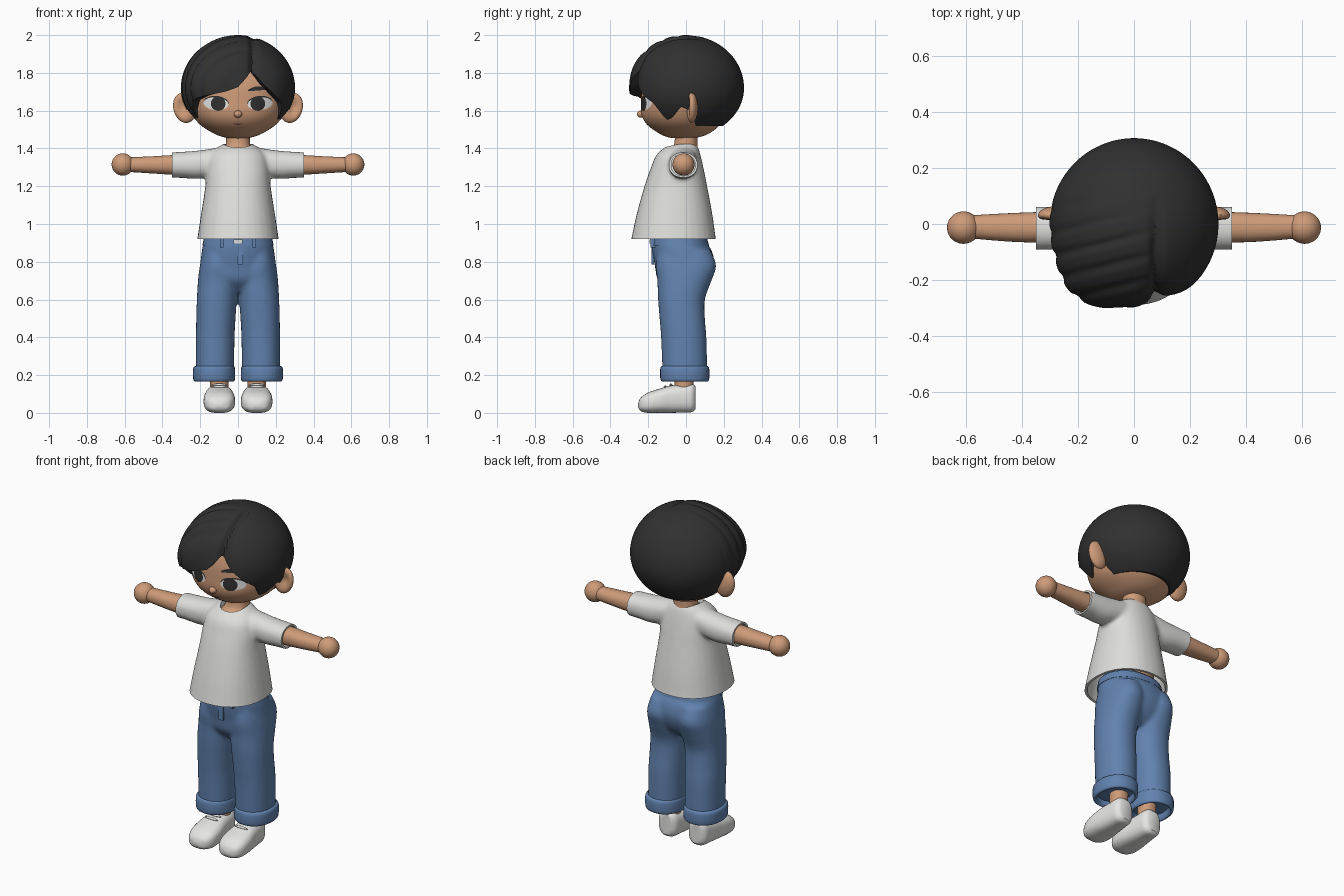
import bpy, bmesh
from math import sin, cos, pi, acos, exp, radians, copysign
from mathutils import Vector
from mathutils.bvhtree import BVHTree

if "Cube" in bpy.data.objects:
    bpy.data.objects.remove(bpy.data.objects["Cube"])


def material(name, *rgb):
    mat = bpy.data.materials.new(name)
    mat.use_nodes = True
    mat.diffuse_color = (*rgb, 1)
    mat.node_tree.nodes["Principled BSDF"].inputs["Base Color"].default_value = (*rgb, 1)
    return mat


skin = material("skin", .62, .33, .19)
hair_black = material("hair black", .03, .03, .03)
shirt_white = material("shirt white", .73, .73, .71)
denim = material("denim blue", .12, .225, .43)
shoe_white = material("shoe white", .78, .78, .77)
eye_white = material("eye white", .8, .8, .8)
lip_brown = material("lip brown", .2, .08, .05)


def shade(obj, angle=40):
    obj.data.shade_smooth()
    obj.data.set_sharp_from_angle(angle=radians(angle))


def finish(name, bm, mat):
    bmesh.ops.recalc_face_normals(bm, faces=bm.faces)
    mesh = bpy.data.meshes.new(name)
    bm.to_mesh(mesh)
    bm.free()
    mesh.materials.append(mat)
    obj = bpy.data.objects.new(name, mesh)
    bpy.context.collection.objects.link(obj)
    shade(obj)
    return obj


def curve(rows, steps=4):
    """Smooth interpolation through rows of numbers."""
    padded, out = [rows[0], *rows, rows[-1]], []
    for i in range(len(rows) - 1):
        for k in range(steps):
            t = k / steps
            out.append([b + t / 2 * (c - a + t * (2 * a - 5 * b + 4 * c - d + t * (3 * (b - c) + d - a)))
                        for a, b, c, d in zip(*padded[i:i + 4])])
    return out + [rows[-1]]


def loft(name, rows, mat, axis="z", power=2.2, side=1, caps=True, n=32, bm=None):
    """Skin rows of (position, min, max, min, max) along an axis."""
    target = bm or bmesh.new()
    rings = []
    for pos, a, b, c, d in curve(rows):
        ring = []
        for i in range(n):
            t = 2 * pi * i / n
            u, v = (copysign(abs(f) ** (2 / power), f) for f in (cos(t), sin(t)))
            p, q = (a + b + (b - a) * u) / 2, (c + d + (d - c) * v) / 2
            x, y, z = {"x": (pos, p, q), "y": (p, pos, q), "z": (p, q, pos)}[axis]
            ring.append(target.verts.new((x * side, y, z)))
        rings.append(ring)
    faces = []
    for r, s in zip(rings, rings[1:]):
        for i in range(n):
            j = (i + 1) % n
            faces.append(target.faces.new((r[i], r[j], s[j], s[i])))
    if caps:
        faces += [target.faces.new(rings[0]), target.faces.new(rings[-1])]
    bmesh.ops.recalc_face_normals(target, faces=faces)
    return None if bm else finish(name, target, mat)


def sym(rows):
    """Rows of (z, half width, front, back) for parts on the centre line."""
    return [(z, -w, w, f, b) for z, w, f, b in rows]


def ball(name, centre, radii, mat):
    bm = bmesh.new()
    bmesh.ops.create_uvsphere(bm, u_segments=28, v_segments=18, radius=1)
    for v in bm.verts:
        v.co = Vector(centre) + v.co * Vector(radii)
    return finish(name, bm, mat)


def box(name, centre, size, mat):
    bm = bmesh.new()
    bmesh.ops.create_cube(bm, size=1)
    for v in bm.verts:
        v.co = Vector(centre) + v.co * Vector(size)
    return finish(name, bm, mat)


def bake(obj, cutters=(), voxel=.011):
    """Blend overlapping volumes into one skin, then carve it."""
    mod = obj.modifiers.new("blend", "REMESH")
    mod.mode, mod.voxel_size = "VOXEL", voxel
    mod = obj.modifiers.new("soften", "SMOOTH")
    mod.factor, mod.iterations = .5, 5
    for cutter in cutters:
        mod = obj.modifiers.new("carve", "BOOLEAN")
        mod.operation, mod.solver, mod.object = "DIFFERENCE", "EXACT", cutter
    bpy.context.view_layer.update()
    graph = bpy.context.evaluated_depsgraph_get()
    mesh = bpy.data.meshes.new_from_object(obj.evaluated_get(graph))
    obj.modifiers.clear()
    obj.data = mesh
    shade(obj)
    for cutter in cutters:
        bpy.data.objects.remove(cutter)


SIDES = (("left", 1), ("right", -1))

# Head, nose and neck
head = loft("head", sym([(1.452, .01, -.03, 0), (1.458, .07, -.09, .06), (1.478, .125, -.14, .12),
                         (1.525, .2, -.205, .18), (1.58, .24, -.236, .2), (1.65, .26, -.238, .22),
                         (1.75, .262, -.23, .22), (1.85, .22, -.19, .19), (1.92, .11, -.1, .1)]),
            skin, n=64, power=2.1)
ball("nose", (0, -.238, 1.582), (.022, .022, .019), skin)
loft("neck", sym([(1.33, .1, -.14, .08), (1.37, .088, -.12, .07), (1.4, .07, -.075, .062),
                  (1.44, .063, -.06, .06), (1.52, .063, -.06, .06)]), skin)

# Cupped ears
for label, s in SIDES:
    ear = ball(label + "_ear", (s * .283, .03, 1.615), (.06, .033, .08), skin)
    for v in ear.data.vertices:
        if v.co.y < .03:
            d = ((abs(v.co.x) - .295) / .03) ** 2 + ((v.co.z - 1.62) / .045) ** 2
            v.co.y += .03 * exp(-d)
        v.co.x -= s * .12 * (1.615 - v.co.z)

# Face details laid on the head as thin plates
surface = BVHTree.FromPolygons([v.co for v in head.data.vertices],
                               [p.vertices for p in head.data.polygons])


def plate(name, x, z, rx, rz, mat, lift, slope=0, bend=0):
    bm = bmesh.new()
    rings = []
    for r in (.01, .35, .7, 1):
        ring = []
        for i in range(28):
            u, w = r * cos(2 * pi * i / 28), r * sin(2 * pi * i / 28)
            px, pz = x + rx * u, z + rz * w + slope * rx * u - bend * u * u
            hit = surface.ray_cast(Vector((px, -1, pz)), Vector((0, 1, 0)))[0]
            ring.append(bm.verts.new((px, hit.y - lift, pz)))
        rings.append(ring)
    bm.faces.new(rings[0])
    for r, q in zip(rings, rings[1:]):
        for i in range(28):
            bm.faces.new((r[i - 1], r[i], q[i], q[i - 1]))
    finish(name, bm, mat)


for label, s in SIDES:
    plate(label + "_lash", s * .116, 1.644, .066, .034, hair_black, .002, s * .06)
    plate(label + "_eye_white", s * .117, 1.637, .066, .034, eye_white, .004, s * .06)
    plate(label + "_iris", s * .105, 1.637, .039, .038, hair_black, .006)
    plate(label + "_brow", s * .105, 1.718, .052, .011, hair_black, .005, s * .08, .008)
plate("mouth", 0, 1.528, .026, .003, lip_brown, .003, bend=-.004)

# Hair cap with a swept fringe: hairline as (angle from the front, height)
hairline = [(-180, 1.52), (-105, 1.52), (-95, 1.6), (-85, 1.62), (-72, 1.56), (-64, 1.55), (-52, 1.65),
            (-40, 1.67), (-27, 1.685), (-13, 1.7), (0, 1.725), (10, 1.78), (16, 1.82), (28, 1.74),
            (42, 1.68), (54, 1.64), (64, 1.55), (72, 1.56), (85, 1.62), (95, 1.6), (105, 1.52), (180, 1.52)]


def hem(angle):
    for (a, p), (b, q) in zip(hairline, hairline[1:]):
        if a <= angle <= b:
            return p + (q - p) * (angle - a) / (b - a)


def bump(value, centre, width):
    return exp(-((value - centre) / width) ** 2)


bm = bmesh.new()
around, down = 144, 44
columns = []
crown = bm.verts.new((0, 0, 2))
for i in range(around):
    deg = -180 + 360 * i / around
    a, low = radians(deg), hem(deg)
    end = acos((low - 1.72) / (.28 if low > 1.72 else .26))
    column = []
    for k in range(1, down + 1):
        t = end * k / down
        z = 1.72 + (.28 if t < pi / 2 else .26) * cos(t)
        swell = 1 + sin(t) ** 3 * (.1 * bump(deg, -40, 22) - .08 * bump(deg, 20, 15))
        x, y = .302 * sin(t) * sin(a) * swell, -.307 * sin(t) * cos(a) * swell
        # Parting groove and combed locks
        front = min(1, max(0, (.12 - y) / .2))
        dent = .022 * front * bump(x, .08, .018)
        if x < .08:
            dent += .009 * front * min(1, (.08 - x) / .1) * abs(sin(pi * (y - .25 * x) / .085)) ** 6
        fit = 1 - dent / .3
        column.append(bm.verts.new((x * fit, y * fit, 1.72 + (z - 1.72) * fit)))
    rim = column[-1].co
    column.append(bm.verts.new((rim.x * .72, rim.y * .72, rim.z + .01)))
    columns.append(column)
for i in range(around):
    p, q = columns[i - 1], columns[i]
    bm.faces.new((crown, p[0], q[0]))
    for k in range(down):
        bm.faces.new((p[k], p[k + 1], q[k + 1], q[k]))
finish("hair", bm, hair_black)

# Shirt: body and sleeves blended, then hollowed
body = [(.88, .222, -.3, .165), (.92, .216, -.29, .158), (1.05, .196, -.262, .14), (1.2, .173, -.22, .112),
        (1.3, .165, -.185, .092), (1.36, .15, -.16, .078), (1.4, .115, -.12, .066), (1.428, .07, -.07, .05)]
bm = bmesh.new()
loft("", sym(body), None, bm=bm)
for label, s in SIDES:
    loft("", [(.06, -.09, .06, 1.27, 1.412), (.2, -.092, .062, 1.24, 1.39), (.3, -.092, .062, 1.244, 1.382),
              (.38, -.092, .062, 1.246, 1.378)], None, "x", side=s, bm=bm)
shirt = finish("shirt", bm, shirt_white)
carvers = [box("hem_cutter", (0, 0, .87), (1, 1, .1), shirt_white),
           loft("inside_cutter", sym([(z, w - .014, f + .014, b - .014) for z, w, f, b in body[:4]]), shirt_white),
           loft("neck_cutter", sym([(1.35, .07, -.1, .055), (1.5, .08, -.13, .07)]), shirt_white)]
for label, s in SIDES:
    carvers.append(box("cuff_cutter", (s * .4, 0, 1.3), (.1, .5, .5), shirt_white))
    carvers.append(loft("sleeve_cutter", [(.3, -.078, .048, 1.255, 1.37), (.42, -.078, .048, 1.255, 1.37)],
                        shirt_white, "x", side=s))
bake(shirt, carvers)

# Arms and round hands
for label, s in SIDES:
    loft(label + "_arm", [(.25, -.065, .045, 1.26, 1.368), (.36, -.066, .042, 1.262, 1.364),
                          (.46, -.062, .038, 1.268, 1.358), (.6, -.05, .03, 1.277, 1.352)], skin, "x", side=s)
    ball(label + "_hand", (s * .61, -.013, 1.315), (.059, .058, .059), skin)
loft("waist", sym([(.92, .14, -.13, .07), (1.12, .14, -.13, .07)]), skin)

# Jeans: hips and legs blended together
bm = bmesh.new()
loft("", sym([(.64, .1, -.09, .06), (.7, .195, -.148, .12), (.78, .2, -.165, .15), (.85, .193, -.178, .14),
              (.9, .183, -.18, .112), (.95, .168, -.165, .095)]), None, bm=bm)
for label, s in SIDES:
    loft("", [(.2, .022, .222, -.124, .112), (.4, .018, .223, -.132, .108), (.5, .013, .221, -.14, .1),
              (.6, .006, .218, -.148, .1), (.7, -.004, .212, -.152, .135), (.78, .005, .202, -.16, .16),
              (.86, .01, .185, -.15, .13)], None, side=s, bm=bm)
bake(finish("jeans", bm, denim))
loft("waistband", sym([(.885, .189, -.186, .122), (.93, .18, -.183, .11)]), denim)
box("buckle", (0, -.186, .907), (.05, .012, .022), shirt_white)
box("fly", (.012, -.176, .83), (.03, .012, .09), denim)

# Turn-ups, ankles and shoes
for label, s in SIDES:
    box(label + "_belt_loop", (s * .085, -.172, .9), (.018, .03, .05), denim)
    loft(label + "_turn_up", [(.25, .03, .215, -.118, .105), (.24, .017, .236, -.135, .122),
                              (.19, .015, .238, -.137, .124), (.168, .02, .232, -.13, .118),
                              (.175, .035, .216, -.115, .103), (.25, .04, .21, -.11, .098)],
         denim, side=s, caps=False)
    loft(label + "_ankle", [(.08, .05, .148, -.06, .04), (.18, .05, .148, -.06, .04),
                            (.3, .045, .155, -.065, .045)], skin, side=s)
    loft(label + "_shoe", [(-.254, .085, .115, .03, .05), (-.24, .045, .155, .01, .08), (-.2, .02, .178, 0, .108),
                           (-.14, .016, .182, 0, .128), (-.08, .024, .174, 0, .145), (-.02, .032, .166, .002, .15),
                           (.03, .04, .158, .004, .155), (.05, .06, .138, .02, .14)],
         shoe_white, "y", power=2.7, side=s)
    for y, z in ((-.11, .138), (-.08, .148)):
        ball(label + "_lace", (s * .099, y, z), (.045, .008, .007), shoe_white)
